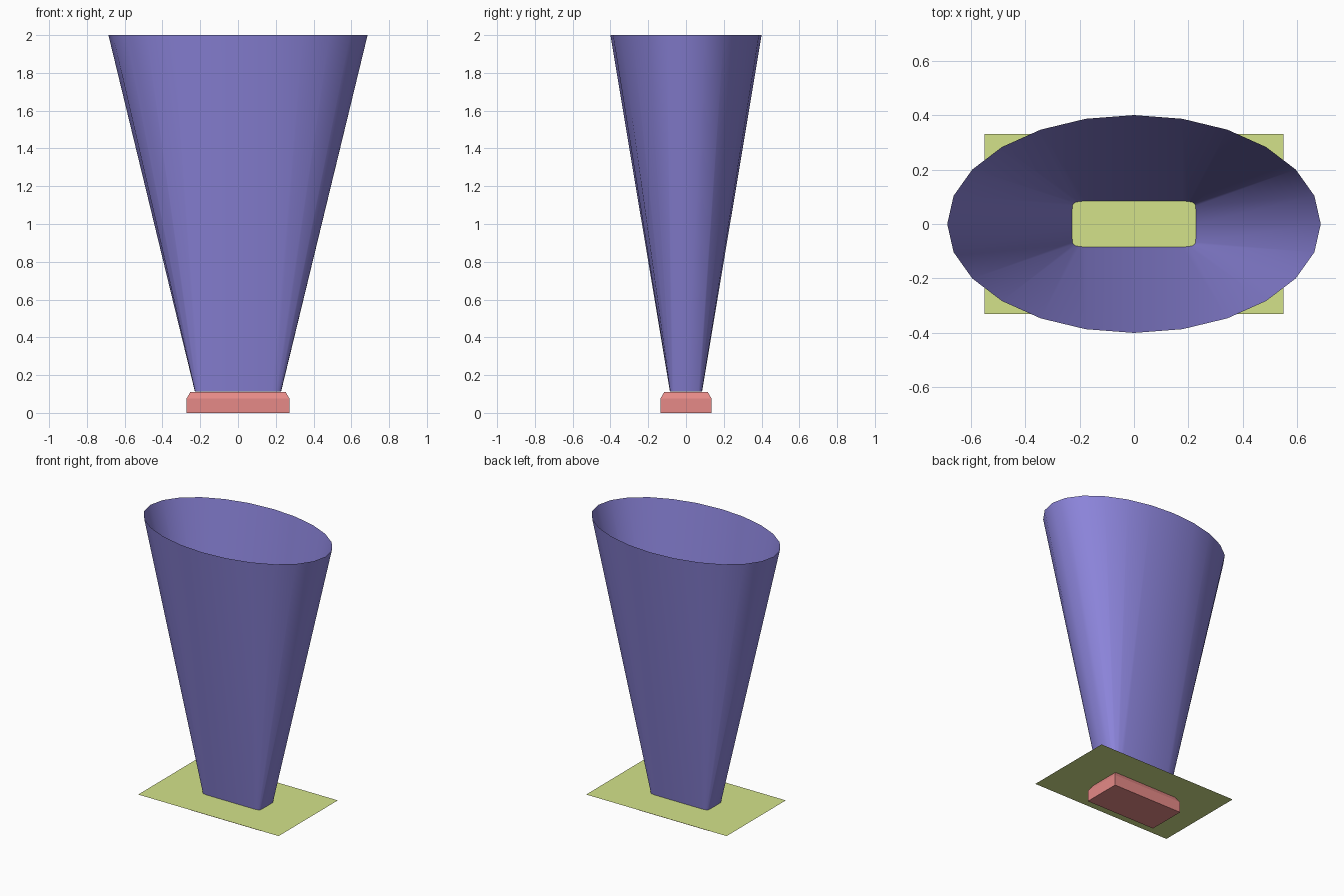
import bpy
import bmesh
from math import cos, sin, pi, copysign

cube = bpy.data.objects.get("Cube")
if cube:
    bpy.data.objects.remove(cube, do_unlink=True)


def material(name, srgb):
    """Flat colour, given in sRGB and stored as linear."""
    colour = [((c + 0.055) / 1.055) ** 2.4 for c in srgb] + [1.0]
    mat = bpy.data.materials.new(name)
    mat.use_nodes = True
    mat.diffuse_color = colour
    mat.node_tree.nodes["Principled BSDF"].inputs["Base Color"].default_value = colour
    return mat


def loft(name, rings, mat, caps=False):
    """Skin a list of equal-length rings; optionally close both ends."""
    bm = bmesh.new()
    loops = [[bm.verts.new(p) for p in ring] for ring in rings]
    for low, high in zip(loops, loops[1:]):
        n = len(low)
        for i in range(n):
            j = (i + 1) % n
            bm.faces.new((low[i], low[j], high[j], high[i]))
    if caps:
        bm.faces.new(loops[0][::-1])
        bm.faces.new(loops[-1])
    mesh = bpy.data.meshes.new(name)
    bm.to_mesh(mesh)
    bm.free()
    mesh.materials.append(mat)
    obj = bpy.data.objects.new(name, mesh)
    bpy.context.collection.objects.link(obj)
    return obj


def superellipse(rx, ry, z, power, sides=24):
    """Power 1 is an ellipse; small powers approach a rounded rectangle."""
    def shape(v):
        return 0.0 if abs(v) < 1e-6 else copysign(abs(v) ** power, v)
    angles = [2 * pi * i / sides for i in range(sides)]
    return [(rx * shape(cos(a)), ry * shape(sin(a)), z) for a in angles]


def rectangle(rx, ry, z):
    return [(-rx, -ry, z), (rx, -ry, z), (rx, ry, z), (-rx, ry, z)]


purple = material("soft purple", (0.55, 0.52, 0.86))
pink = material("dusty pink", (0.90, 0.54, 0.53))
green = material("pale green", (0.83, 0.89, 0.54))

SHEET_Z = 0.112

# Open flared sleeve: rounded rectangle at the foot, ellipse at the rim
sleeve = loft("flared_sleeve",
              [superellipse(0.228, 0.085, SHEET_Z, 0.18),
               superellipse(0.686, 0.40, 2.0, 1.0)], purple)

# Foot block with a bevelled upper edge
loft("foot_block",
     [rectangle(0.273, 0.136, 0.0),
      rectangle(0.273, 0.136, 0.075),
      rectangle(0.252, 0.115, SHEET_Z - 0.001)], pink, caps=True)

# Thin flat sheet between foot and sleeve
sheet_mesh = bpy.data.meshes.new("flat_sheet")
sheet_mesh.from_pydata(rectangle(0.55, 0.331, SHEET_Z), [], [(0, 1, 2, 3)])
sheet_mesh.materials.append(green)
sheet = bpy.data.objects.new("flat_sheet", sheet_mesh)
bpy.context.collection.objects.link(sheet)

# Smooth the sleeve but keep its tight corners crisp
bpy.ops.object.select_all(action="DESELECT")
sleeve.select_set(True)
bpy.context.view_layer.objects.active = sleeve
bpy.ops.object.shade_smooth_by_angle(angle=pi / 6)
